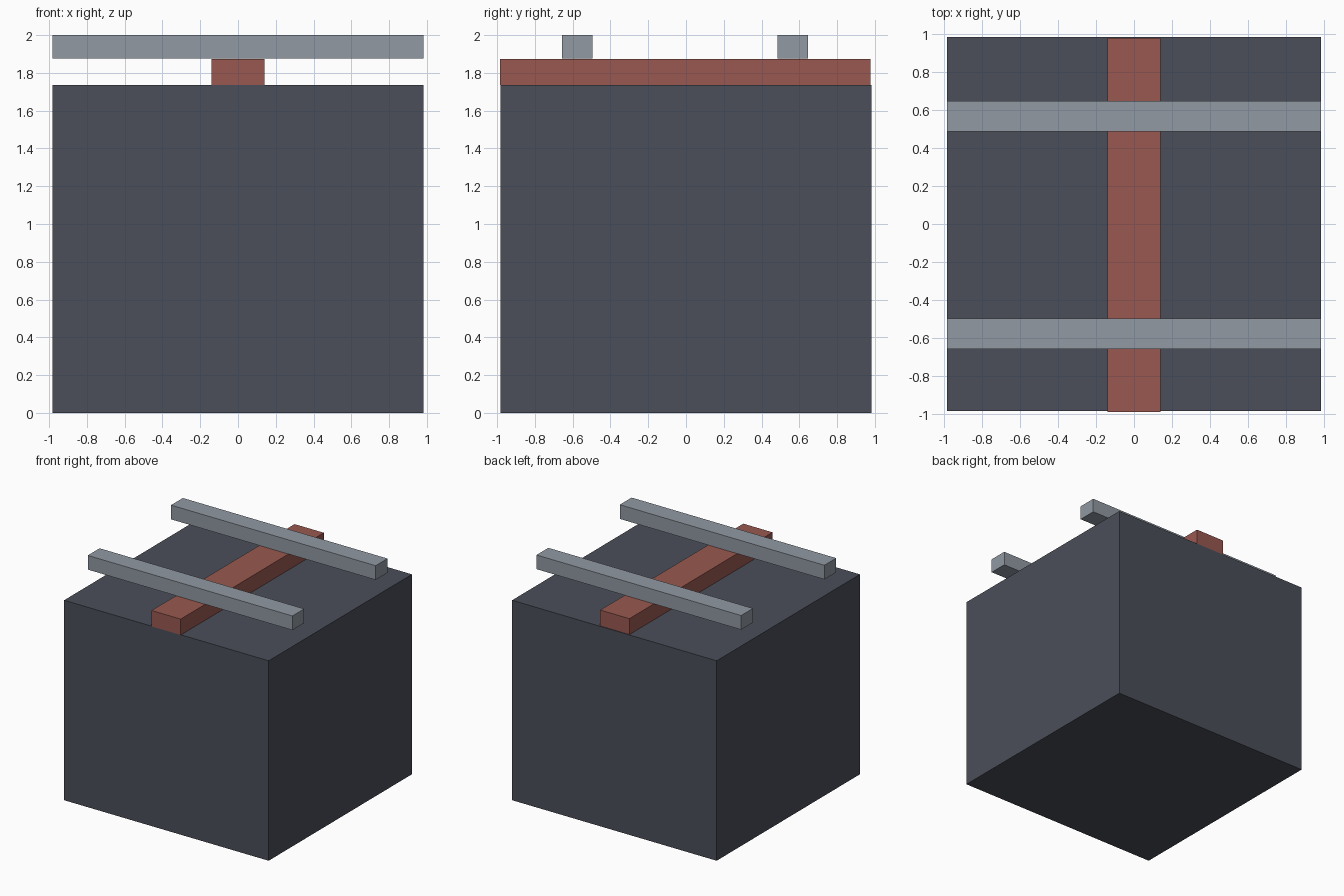
import bpy
import bmesh
from mathutils import Vector

default = bpy.data.objects.get("Cube")
if default:
    bpy.data.objects.remove(default, do_unlink=True)


def material(name, rgb):
    mat = bpy.data.materials.new(name)
    mat.use_nodes = True
    colour = (*rgb, 1)
    mat.diffuse_color = colour
    mat.node_tree.nodes["Principled BSDF"].inputs["Base Color"].default_value = colour
    return mat


def box(name, low, high, mat):
    """Box between two opposite corners."""
    low, high = Vector(low), Vector(high)
    size, centre = high - low, (low + high) / 2
    bm = bmesh.new()
    bmesh.ops.create_cube(bm, size=1)
    bmesh.ops.scale(bm, vec=size, verts=bm.verts)
    mesh = bpy.data.meshes.new(name)
    bm.to_mesh(mesh)
    bm.free()
    mesh.materials.append(mat)
    obj = bpy.data.objects.new(name, mesh)
    obj.location = centre
    bpy.context.collection.objects.link(obj)
    return obj


slate = material("dark slate", (0.069, 0.076, 0.1))
brick = material("brick red", (0.314, 0.098, 0.08))
steel = material("steel grey", (0.283, 0.319, 0.361))

half = 0.982
block_top, beam_top, rail_bottom = 1.735, 1.873, 1.877

# Main block
box("block", (-half, -half, 0), (half, half, block_top), slate)

# Beam running front to back
box("beam", (-0.14, -0.986, block_top), (0.14, 0.976, beam_top), brick)

# Two rails crossing over the beam
for name, y in (("front_rail", -0.576), ("back_rail", 0.566)):
    box(name, (-half, y - 0.081, rail_bottom), (half, y + 0.081, 2), steel)
